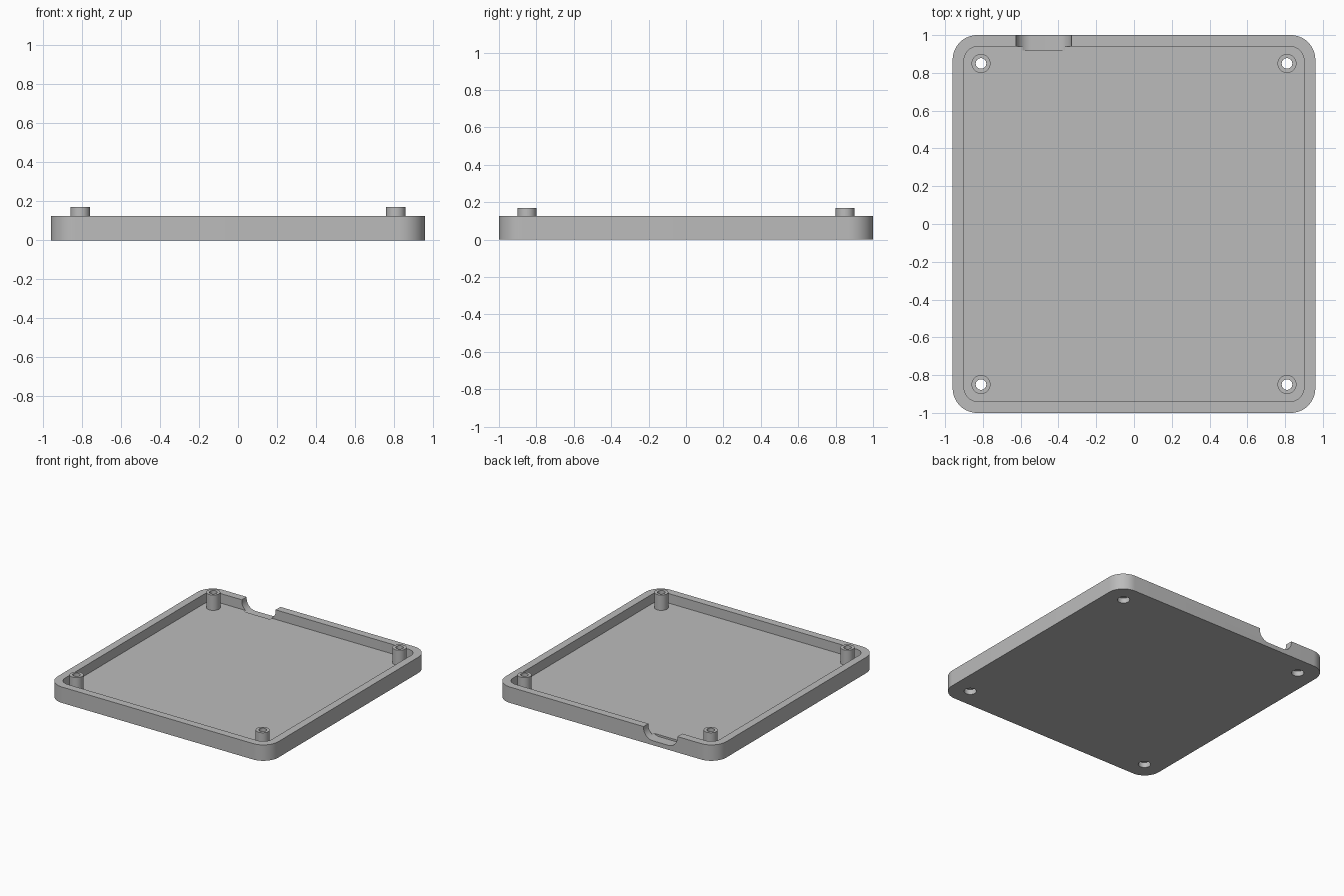
import bpy, math

if "Cube" in bpy.data.objects:
    bpy.data.objects.remove(bpy.data.objects["Cube"])

grey = bpy.data.materials.new("light_grey")
grey.use_nodes = True
grey.diffuse_color = (0.5, 0.5, 0.5, 1)
grey.node_tree.nodes["Principled BSDF"].inputs["Base Color"].default_value = (0.5, 0.5, 0.5, 1)


def rounded_rect(hx, hy, r, steps=16):
    """Outline of a rounded rectangle, counter-clockwise."""
    pts = []
    for i, (sx, sy) in enumerate([(1, 1), (-1, 1), (-1, -1), (1, -1)]):
        for k in range(steps + 1):
            a = (i + k / steps) * math.pi / 2
            pts.append((sx * (hx - r) + r * math.cos(a), sy * (hy - r) + r * math.sin(a)))
    return pts


def prism(name, outline, low, high, place=lambda u, v, w: (u, v, w)):
    """Extrude an outline from low to high; place maps it into the scene."""
    n = len(outline)
    verts = [place(u, v, w) for w in (low, high) for u, v in outline]
    faces = [tuple(reversed(range(n))), tuple(range(n, 2 * n))]
    faces += [(i, (i + 1) % n, n + (i + 1) % n, n + i) for i in range(n)]
    mesh = bpy.data.meshes.new(name)
    mesh.from_pydata(verts, [], faces)
    mesh.materials.append(grey)
    obj = bpy.data.objects.new(name, mesh)
    bpy.context.collection.objects.link(obj)
    return obj


def cylinder(name, x, y, r, low, high):
    return prism(name, [(x + u, y + v) for u, v in rounded_rect(r, r, r * 0.999, 10)], low, high)


def boolean(target, other, operation):
    mod = target.modifiers.new(other.name, 'BOOLEAN')
    mod.operation, mod.object, mod.solver = operation, other, 'EXACT'
    bpy.context.view_layer.objects.active = target
    bpy.ops.object.modifier_apply(modifier=mod.name)
    bpy.data.objects.remove(other)


FLOOR, RIM, POST_TOP = 0.05, 0.125, 0.17

# Tray with rounded corners, hollowed from above
tray = prism("case_tray", rounded_rect(0.96, 1.0, 0.13), 0, RIM)
boolean(tray, prism("cavity", rounded_rect(0.9, 0.94, 0.075), FLOOR, 0.3), 'DIFFERENCE')

# Rounded port notch through the back wall
notch = prism("port_notch", rounded_rect(0.147, 0.09, 0.08), -1.1, -0.918,
              lambda u, v, w: (u - 0.478, -w, v + 0.125))
boolean(tray, notch, 'DIFFERENCE')

# Screw posts with through holes and wider recesses underneath
for x in (-0.81, 0.81):
    for y in (-0.85, 0.85):
        boolean(tray, cylinder("post", x, y, 0.05, FLOOR - 0.005, POST_TOP), 'UNION')
        boolean(tray, cylinder("screw_hole", x, y, 0.028, -0.1, 0.3), 'DIFFERENCE')
        boolean(tray, cylinder("screw_recess", x, y, 0.044, -0.1, 0.04), 'DIFFERENCE')

# Smooth curved walls, keep crisp edges
bpy.ops.object.select_all(action='DESELECT')
tray.select_set(True)
bpy.context.view_layer.objects.active = tray
bpy.ops.object.shade_smooth_by_angle(angle=math.radians(30))
